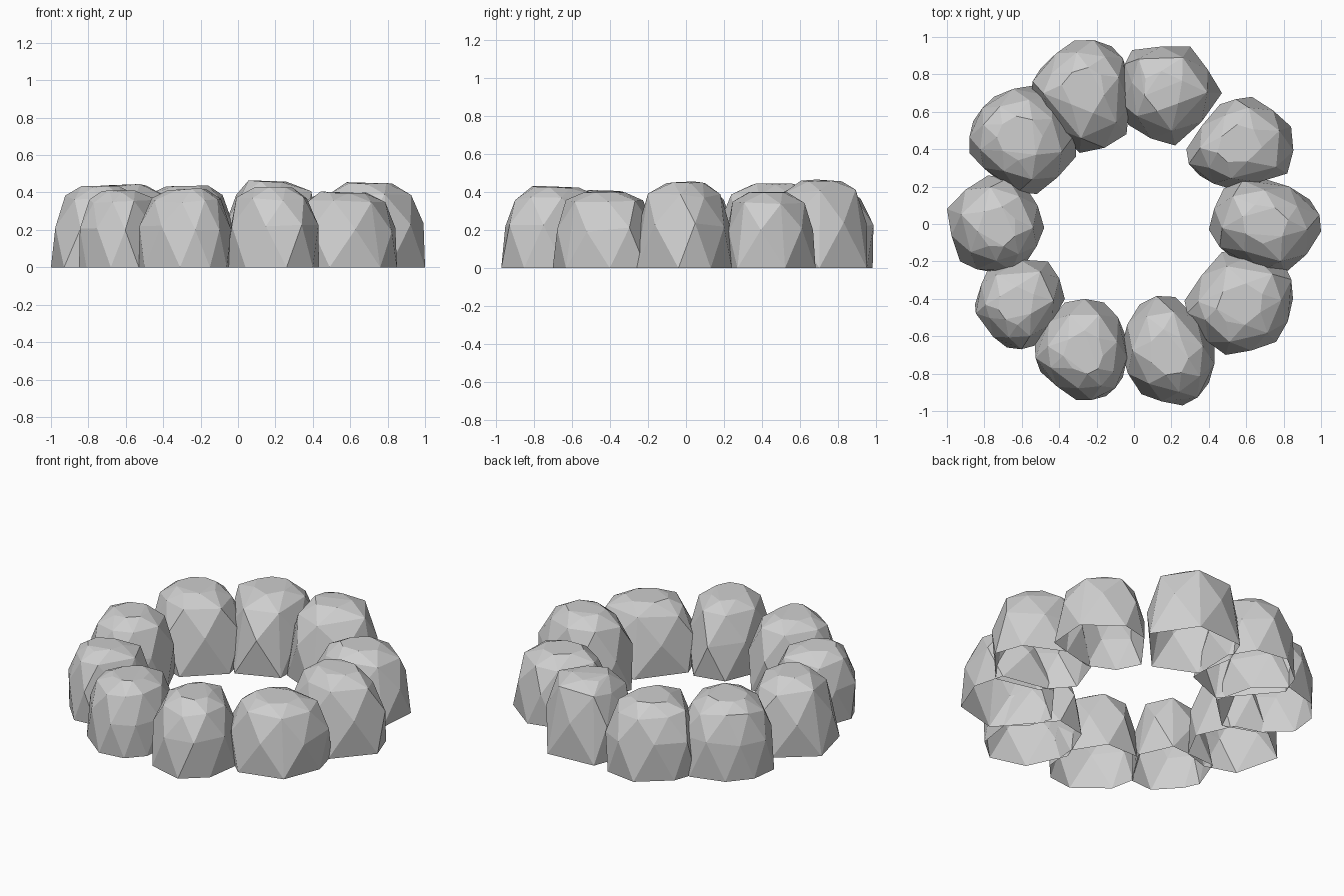
import bpy
import bmesh
import math
import random
from mathutils import Vector

cube = bpy.data.objects.get("Cube")
if cube:
    bpy.data.objects.remove(cube, do_unlink=True)

stone = bpy.data.materials.new("stone grey")
stone.use_nodes = True
grey = (0.62, 0.62, 0.62, 1)
stone.diffuse_color = grey
stone.node_tree.nodes["Principled BSDF"].inputs["Base Color"].default_value = grey

rng = random.Random(4)


def boulder(name, height, *outline):
    """Irregular faceted dome over a footprint outline, open underneath."""
    corners = [Vector(p) for p in outline]
    centre = sum(corners, Vector((0, 0))) / len(corners)
    corners = [p - centre for p in corners]
    middles = [(p + corners[i - 1]) / 2 for i, p in enumerate(corners)]

    # Foot, waist, shoulder and crown: points, scale, level, unevenness
    rings = [(corners, 1, 0, 0), (middles, 1.06, 0.5, 0.03),
             (corners, 0.75, 0.85, 0.04), (middles, 0.46, 0.99, 0.015)]
    bm = bmesh.new()
    for points, scale, level, uneven in rings:
        for p in points:
            x, y = centre + p * scale * (1 + rng.uniform(-uneven, uneven))
            z = min(level + rng.uniform(-uneven, uneven), 1)
            bm.verts.new((x, y, z * height))
    hull = bmesh.ops.convex_hull(bm, input=bm.verts)
    loose = {v for v in hull["geom_interior"] + hull["geom_unused"]
             if isinstance(v, bmesh.types.BMVert)}
    bmesh.ops.delete(bm, geom=list(loose), context="VERTS")

    # Open the underside and merge nearly flat facets
    under = [f for f in bm.faces if max(v.co.z for v in f.verts) < 0.01]
    bmesh.ops.delete(bm, geom=under, context="FACES")
    bmesh.ops.dissolve_limit(bm, angle_limit=math.radians(6), verts=bm.verts, edges=bm.edges)
    bmesh.ops.recalc_face_normals(bm, faces=bm.faces)

    mesh = bpy.data.meshes.new(name)
    bm.to_mesh(mesh)
    bm.free()
    mesh.materials.append(stone)
    bpy.context.collection.objects.link(bpy.data.objects.new(name, mesh))


# Back pair
boulder("stone_back_right", 0.44, (-0.32, 0.98), (-0.12, 0.95), (-0.03, 0.8),
        (-0.04, 0.48), (-0.29, 0.38), (-0.55, 0.69), (-0.5, 0.83))
boulder("stone_back_left", 0.465, (-0.07, 0.77), (-0.01, 0.93), (0.3, 0.95),
        (0.47, 0.7), (0.22, 0.42), (-0.03, 0.53))

# Left side, back to front
boulder("stone_left_back", 0.4, (0.28, 0.4), (0.46, 0.64), (0.63, 0.68),
        (0.84, 0.52), (0.82, 0.27), (0.51, 0.19), (0.35, 0.26))
boulder("stone_left", 0.455, (0.4, -0.03), (0.48, 0.19), (0.7, 0.24),
        (0.94, 0.13), (1, -0.04), (0.81, -0.26), (0.55, -0.2))
boulder("stone_left_front", 0.405, (0.27, -0.41), (0.47, -0.15), (0.8, -0.21),
        (0.85, -0.4), (0.76, -0.63), (0.49, -0.7), (0.32, -0.54))

# Front pair
boulder("stone_front_left", 0.43, (-0.07, -0.67), (0.03, -0.43), (0.22, -0.39),
        (0.43, -0.64), (0.4, -0.85), (0.26, -0.97), (0.04, -0.91))
boulder("stone_front_right", 0.42, (-0.53, -0.64), (-0.37, -0.42), (-0.16, -0.42),
        (-0.04, -0.61), (-0.06, -0.82), (-0.15, -0.92), (-0.31, -0.94), (-0.5, -0.79))

# Right side, front to back
boulder("stone_right_front", 0.41, (-0.85, -0.43), (-0.77, -0.22), (-0.46, -0.2),
        (-0.37, -0.4), (-0.53, -0.65), (-0.68, -0.66), (-0.81, -0.52))
boulder("stone_right", 0.435, (-1, 0.08), (-0.78, 0.26), (-0.58, 0.2),
        (-0.48, -0.02), (-0.58, -0.21), (-0.74, -0.26), (-0.93, -0.2))
boulder("stone_right_back", 0.445, (-0.88, 0.38), (-0.86, 0.55), (-0.75, 0.68),
        (-0.54, 0.74), (-0.37, 0.6), (-0.31, 0.36), (-0.52, 0.16), (-0.72, 0.23))
